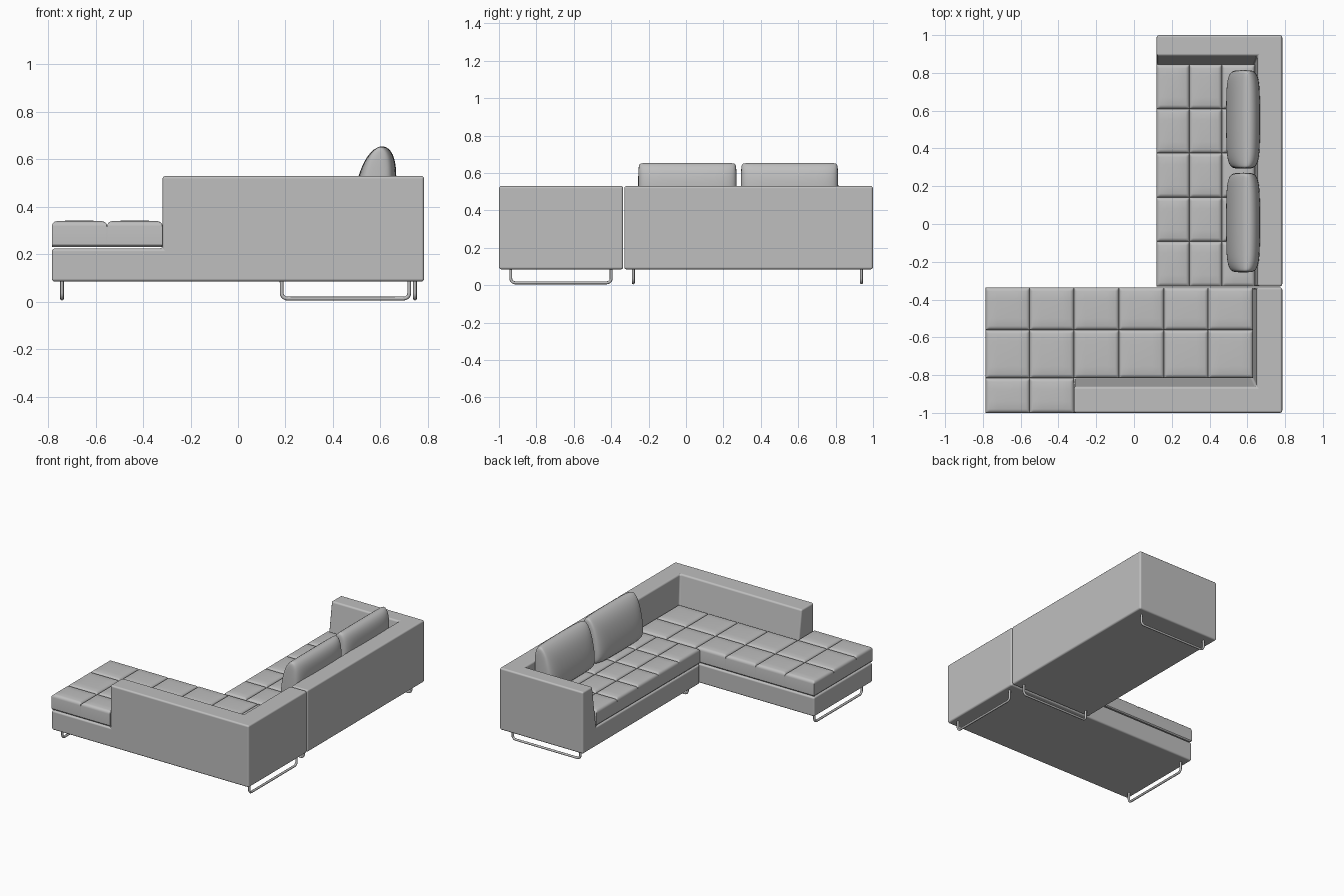
import bpy, bmesh, math

if "Cube" in bpy.data.objects:
    bpy.data.objects.remove(bpy.data.objects["Cube"])

fabric = bpy.data.materials.new("grey_upholstery")
fabric.diffuse_color = (0.52, 0.52, 0.52, 1)
fabric.use_nodes = True
fabric.node_tree.nodes["Principled BSDF"].inputs["Base Color"].default_value = fabric.diffuse_color

FLOOR, SEAT, TOP = 0.085, 0.224, 0.53


def make(name, bm):
    bmesh.ops.recalc_face_normals(bm, faces=bm.faces[:])
    me = bpy.data.meshes.new(name)
    bm.to_mesh(me)
    bm.free()
    ob = bpy.data.objects.new(name, me)
    bpy.context.collection.objects.link(ob)
    me.materials.append(fabric)
    return ob


def smooth(ob, angle):
    bpy.ops.object.select_all(action='DESELECT')
    ob.select_set(True)
    bpy.context.view_layer.objects.active = ob
    bpy.ops.object.shade_smooth_by_angle(angle=math.radians(angle))


def grid(bm, xs, ys, z, keep=lambda x, y: True):
    """Flat grid of faces; cells rejected by keep() are left out."""
    v = [[bm.verts.new((x, y, z(x, y))) for y in ys] for x in xs]
    for i in range(len(xs) - 1):
        for j in range(len(ys) - 1):
            if keep((xs[i] + xs[i + 1]) / 2, (ys[j] + ys[j + 1]) / 2):
                bm.faces.new((v[i][j], v[i + 1][j], v[i + 1][j + 1], v[i][j + 1]))
    bmesh.ops.delete(bm, geom=[w for w in bm.verts if not w.link_faces], context='VERTS')


def body(name, xs, ys, is_wall, shift_x, shift_y):
    """Plinth with walls raised from it, their inner faces leaning outward."""
    bm = bmesh.new()
    grid(bm, xs, ys, lambda x, y: SEAT)
    walls = [f for f in bm.faces if is_wall(*f.calc_center_median().xy)]
    rim = [e for e in bm.edges if e.is_boundary]
    # plinth sides and underside
    low = bmesh.ops.extrude_edge_only(bm, edges=rim)["geom"]
    for w in low:
        if isinstance(w, bmesh.types.BMVert):
            w.co.z = FLOOR
    bmesh.ops.contextual_create(bm, geom=[e for e in low if isinstance(e, bmesh.types.BMEdge)])
    # raised walls
    up = bmesh.ops.extrude_face_region(bm, geom=walls)["geom"]
    bmesh.ops.delete(bm, geom=[f for f in walls if f.is_valid], context='FACES')
    for w in up:
        if isinstance(w, bmesh.types.BMVert):
            w.co.z = TOP
            if abs(w.co.x - shift_x[0]) < 1e-4:
                w.co.x = shift_x[1]
            if abs(w.co.y - shift_y[0]) < 1e-4:
                w.co.y = shift_y[1]
    bmesh.ops.recalc_face_normals(bm, faces=bm.faces[:])
    bmesh.ops.dissolve_limit(bm, angle_limit=0.02, verts=bm.verts[:], edges=bm.edges[:])
    ob = make(name, bm)
    for p in ob.data.polygons:
        p.use_smooth = True
    m = ob.modifiers.new("soft_edges", 'BEVEL')
    m.width, m.segments, m.limit_method = 0.012, 3, 'ANGLE'
    m.harden_normals = True


def seat_cushion(name, lx, ly, keep=lambda x, y: True):
    """Tufted cushion: each cell between the lines swells between grooves."""
    r, top, bottom = 0.02, 0.342, 0.23

    def samples(lines):
        out = []
        for a, b in zip(lines, lines[1:]):
            near = (0, 0.0015, 0.005, 0.011, 0.02, 0.06)
            out += [a + d for d in near] + [(a + b) / 2] + [b - d for d in near[:0:-1]]
        return out + [lines[-1]]

    def drop(t, lines):
        d = min(abs(t - l) for l in lines)
        edge = r - math.sqrt(r * r - max(r - d, 0) ** 2)
        return edge + 0.004 * max(0, 1 - d / 0.1) ** 2

    bm = bmesh.new()
    grid(bm, samples(lx), samples(ly),
         lambda x, y: top - max(drop(x, lx), drop(y, ly)), keep)
    # sides, then a small turned-in lower edge
    rim = [e for e in bm.edges if e.is_boundary]
    side = bmesh.ops.extrude_edge_only(bm, edges=rim)["geom"]
    for w in side:
        if isinstance(w, bmesh.types.BMVert):
            w.co.z = bottom
    ring = [e for e in side if isinstance(e, bmesh.types.BMEdge)]
    base = bmesh.ops.contextual_create(bm, geom=ring)["faces"]
    bmesh.ops.recalc_face_normals(bm, faces=bm.faces[:])
    bmesh.ops.inset_region(bm, faces=base, thickness=0.007, depth=0.0)
    for w in {w for e in ring if e.is_valid for w in e.verts}:
        w.co.z = bottom + 0.008
    smooth(make(name, bm), 40)


def back_pillow(name, y0, y1):
    """Plump leaning pillow lofted along y."""
    profile = [(0.485, 0.345), (0.486, 0.44), (0.507, 0.535), (0.542, 0.618),
               (0.602, 0.668), (0.652, 0.638), (0.670, 0.565), (0.666, 0.45),
               (0.648, 0.345), (0.56, 0.33)]
    cx, cz = 0.578, 0.49
    half = [(0, 0.5, 0.93), (0.012, 0.76, 0.985), (0.05, 0.93, 0.995), (0.13, 1, 1)]
    rows = [(y0 + d, a, b) for d, a, b in half] + [(y1 - d, a, b) for d, a, b in half[::-1]]
    bm = bmesh.new()
    rings = [[bm.verts.new((cx + (x - cx) * a, y, cz + (z - cz) * b)) for x, z in profile]
             for y, a, b in rows]
    n = len(profile)
    for p, q in zip(rings, rings[1:]):
        for i in range(n):
            bm.faces.new((p[i], p[(i + 1) % n], q[(i + 1) % n], q[i]))
    for cap in (rings[0], rings[-1]):
        bm.faces.new(cap)
    ob = make(name, bm)
    for p in ob.data.polygons:
        p.use_smooth = True
    ob.modifiers.new("plump", 'SUBSURF').levels = 2
    ob.modifiers["plump"].render_levels = 2


def sled_leg(name, a, b, place):
    """U-shaped tube between a and b; place(t) gives its x, y."""
    low, r = 0.013, 0.024
    path = [(a, 0.1)]
    for k in range(6):
        t = math.pi / 2 * k / 5
        path.append((a + r - r * math.cos(t), low + r - r * math.sin(t)))
    path += [(a + b - u, z) for u, z in reversed(path)]
    cu = bpy.data.curves.new(name, 'CURVE')
    cu.dimensions = '3D'
    cu.bevel_depth, cu.bevel_resolution, cu.use_fill_caps = 0.008, 2, True
    sp = cu.splines.new('POLY')
    sp.points.add(len(path) - 1)
    for pt, (u, z) in zip(sp.points, path):
        pt.co = (*place(u), z, 1)
    cu.materials.append(fabric)
    ob = bpy.data.objects.new(name, cu)
    bpy.context.collection.objects.link(ob)
    bpy.ops.object.select_all(action='DESELECT')
    ob.select_set(True)
    bpy.context.view_layer.objects.active = ob
    bpy.ops.object.convert(target='MESH')
    smooth(bpy.context.view_layer.objects.active, 50)


# Chaise section with a wall along the front and right
body("chaise_body", [-0.785, -0.318, 0.628, 0.785], [-1, -0.815, -0.336],
     lambda x, y: x > 0.628 or (y < -0.815 and x > -0.318),
     (0.628, 0.65), (-0.815, -0.862))
seat_cushion("chaise_cushion", [-0.785, -0.552, -0.318, -0.08, 0.158, 0.393, 0.63],
             [-1, -0.815, -0.56, -0.336], lambda x, y: y > -0.815 or x < -0.318)

# Sofa section with a back on the right and an arm at the far end
body("sofa_body", [0.12, 0.637, 0.785], [-0.33, 0.845, 1],
     lambda x, y: x > 0.637 or y > 0.845, (0.637, 0.655), (0.845, 0.89))
seat_cushion("sofa_cushion", [0.12, 0.293, 0.465, 0.64],
             [-0.33, -0.093, 0.141, 0.375, 0.61, 0.845])

# Loose back pillows
back_pillow("back_pillow_near", -0.257, 0.272)
back_pillow("back_pillow_far", 0.292, 0.815)

# Tube legs
for side, x in (("left", -0.742), ("right", 0.746)):
    sled_leg("chaise_leg_" + side, -0.937, -0.4, lambda t, x=x: (x, t))
for side, y in (("near", -0.282), ("far", 0.938)):
    sled_leg("sofa_leg_" + side, 0.184, 0.722, lambda t, y=y: (t, y))
